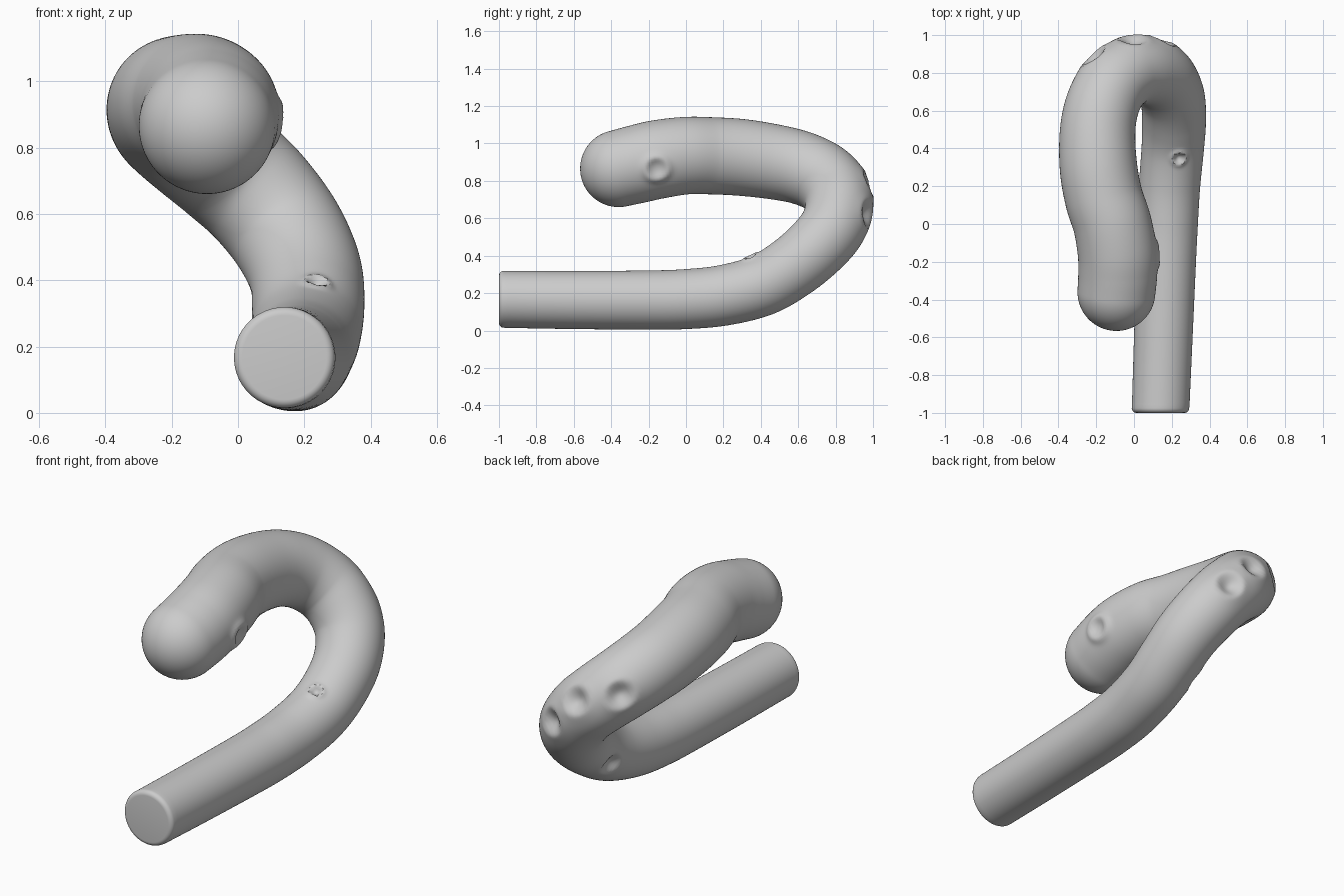
import bpy
import bmesh
import math
from mathutils import Vector

if "Cube" in bpy.data.objects:
    bpy.data.objects.remove(bpy.data.objects["Cube"], do_unlink=True)

SIDES = 112
STEP = 0.014
EDGE = 0.025

# Centre line: x, y, z, radius
PATH = [Vector(p) for p in (
    (.14, -1, .167, .152), (.155, -.6, .163, .155), (.17, -.2, .163, .158),
    (.178, 0, .168, .16), (.188, .2, .188, .162), (.205, .4, .24, .165),
    (.213, .55, .325, .168), (.2, .68, .43, .172), (.145, .78, .545, .177),
    (.06, .817, .655, .181), (-.03, .805, .74, .185), (-.115, .735, .815, .19),
    (-.17, .62, .868, .195), (-.193, .48, .9, .2), (-.188, .3, .925, .205),
    (-.16, .14, .934, .206), (-.115, 0, .935, .207), (-.088, -.15, .915, .21),
    (-.086, -.26, .89, .209), (-.093, -.36, .866, .206))]

# Dimples: centre, radius, depth, rim height
DIMPLES = (
    ((.15, .95, .62), .08, .04, .003),
    ((0, .98, .78), .08, .04, .003),
    ((-.22, .88, .84), .08, .04, .003),
    ((.07, .57, .26), .07, .03, .003),
    ((.235, .355, .385), .035, .018, .008),
    ((.12, -.15, .87), .06, .012, .012))


def spline(a, b, c, d, t):
    """Point on a smooth curve between b and c."""
    return 0.5 * (2 * b + (c - a) * t + (2 * a - 5 * b + 4 * c - d) * t ** 2
                  + (3 * b - a - 3 * c + d) * t ** 3)


# Sample the centre line evenly
samples = []
ext = [2 * PATH[0] - PATH[1]] + PATH + [2 * PATH[-1] - PATH[-2]]
for i in range(len(PATH) - 1):
    a, b, c, d = ext[i:i + 4]
    n = math.ceil((c - b).to_3d().length / STEP)
    samples += [spline(a, b, c, d, k / n) for k in range(n)]
samples.append(PATH[-1])
points = [s.to_3d() for s in samples]
last = len(points) - 1
tangents = [(points[min(i + 1, last)] - points[max(i - 1, 0)]).normalized()
            for i in range(last + 1)]

# Rings: rounded flat end, body, round tip
rings = []
t0, r0 = Vector((0, 1, 0)), samples[0].w
for k in range(7):
    ang = k / 6 * math.pi / 2
    rings.append((points[0] + t0 * EDGE * (1 - math.cos(ang)), t0,
                  r0 - EDGE + EDGE * math.sin(ang)))
rings += [(points[i], tangents[i], samples[i].w) for i in range(3, last + 1)]
r1, t1 = samples[-1].w, tangents[-1]
for k in range(1, 22):
    ang = k / 22 * math.pi / 2
    rings.append((points[-1] + t1 * r1 * math.sin(ang), t1, r1 * math.cos(ang)))

# Skin the rings
bm = bmesh.new()
side = Vector((1, 0, 0))
loops = []
for pos, tan, rad in rings:
    side = (side - tan * side.dot(tan)).normalized()
    up = tan.cross(side)
    loops.append([bm.verts.new(pos + rad * (
        side * math.cos(j * math.tau / SIDES) + up * math.sin(j * math.tau / SIDES)))
        for j in range(SIDES)])
for lo, hi in zip(loops, loops[1:]):
    for j in range(SIDES):
        k = (j + 1) % SIDES
        bm.faces.new((lo[j], lo[k], hi[k], hi[j]))
bm.faces.new(loops[0])
tip = bm.verts.new(points[-1] + t1 * r1)
for j in range(SIDES):
    bm.faces.new((loops[-1][j], loops[-1][(j + 1) % SIDES], tip))
bmesh.ops.recalc_face_normals(bm, faces=bm.faces[:])
bm.normal_update()

# Press the dimples into the skin
moves = {}
for centre, size, depth, rim in DIMPLES:
    target = Vector(centre)
    hub = min((v.co for v in bm.verts), key=lambda p: (p - target).length).copy()
    for v in bm.verts:
        q = (v.co - hub).length / size
        if q < 2:
            push = rim * math.exp(-((q - 1) / 0.4) ** 2)
            if q < 1:
                push -= depth * (1 - q * q) ** 1.5
            moves[v] = moves.get(v, Vector()) + v.normal * push
for v, move in moves.items():
    v.co += move

mesh = bpy.data.meshes.new("curved_tube")
bm.to_mesh(mesh)
bm.free()
tube = bpy.data.objects.new("curved_tube", mesh)
bpy.context.collection.objects.link(tube)

# Plain grey
grey = bpy.data.materials.new("plain_grey")
grey.use_nodes = True
colour = (0.6, 0.6, 0.6, 1)
grey.diffuse_color = colour
grey.node_tree.nodes["Principled BSDF"].inputs["Base Color"].default_value = colour
mesh.materials.append(grey)

bpy.ops.object.select_all(action='DESELECT')
tube.select_set(True)
bpy.context.view_layer.objects.active = tube
bpy.ops.object.shade_smooth_by_angle(angle=math.radians(40))
